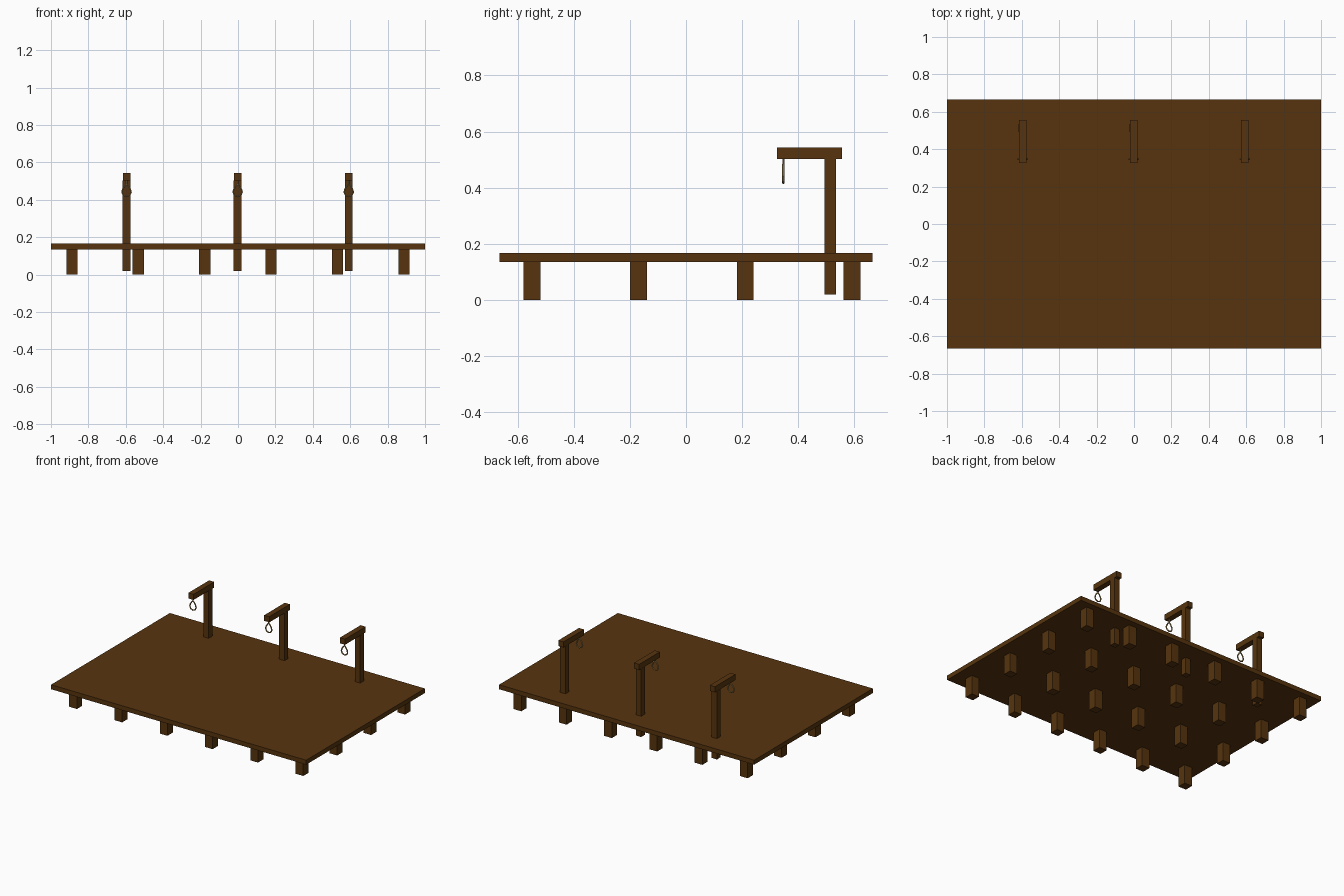
import bpy, math
from mathutils import Vector

if "Cube" in bpy.data.objects:
    bpy.data.objects.remove(bpy.data.objects["Cube"])


def material(name, rgb):
    m = bpy.data.materials.new(name)
    m.diffuse_color = (*rgb, 1)
    m.use_nodes = True
    m.node_tree.nodes["Principled BSDF"].inputs["Base Color"].default_value = m.diffuse_color
    return m


wood = material("dark_brown_wood", (0.095, 0.034, 0.0045))
hemp = material("tan_rope", (0.34, 0.22, 0.075))


def box(name, lo, hi):
    lo, hi = Vector(lo), Vector(hi)
    bpy.ops.mesh.primitive_cube_add(size=1, location=(lo + hi) / 2)
    o = bpy.context.object
    o.name = name
    o.scale = hi - lo
    bpy.ops.object.transform_apply(location=False, rotation=False, scale=True)
    o.data.materials.append(wood)
    return o


def rope(name, points, radius, closed):
    c = bpy.data.curves.new(name, 'CURVE')
    c.dimensions = '3D'
    c.bevel_depth = radius
    c.bevel_resolution = 1
    c.use_fill_caps = True
    s = c.splines.new('POLY')
    s.points.add(len(points) - 1)
    for p, co in zip(s.points, points):
        p.co = (*co, 1)
    s.use_cyclic_u = closed
    s.use_smooth = False
    c.materials.append(hemp)
    o = bpy.data.objects.new(name, c)
    bpy.context.collection.objects.link(o)


# Deck
box("deck", (-1, -0.665, 0.135), (1, 0.665, 0.167))

# Grid of support legs, 6 by 4
for i in range(6):
    for j in range(4):
        x, y = -0.888 + 0.355 * i, -0.549 + 0.38 * j
        box("support_leg", (x - 0.03, y - 0.03, 0), (x + 0.03, y + 0.03, 0.136))

# Three uprights with arms and hanging rope loops
for x in (-0.596, -0.002, 0.592):
    box("upright_post", (x - 0.021, 0.493, 0.02), (x + 0.021, 0.535, 0.504))
    box("overhead_arm", (x - 0.02, 0.325, 0.503), (x + 0.02, 0.556, 0.543))
    y = 0.347
    # Teardrop loop: half outline mirrored about the rope
    half = [(0.009, 0.475), (0.02, 0.457), (0.0245, 0.441), (0.017, 0.424)]
    loop = [(x, y, 0.483)] + [(x + a, y, z) for a, z in half]
    loop += [(x, y, 0.417)] + [(x - a, y, z) for a, z in reversed(half)]
    rope("rope_loop", loop, 0.0045, True)
    rope("hanging_rope", [(x, y, 0.478), (x, y, 0.506)], 0.0045, False)
